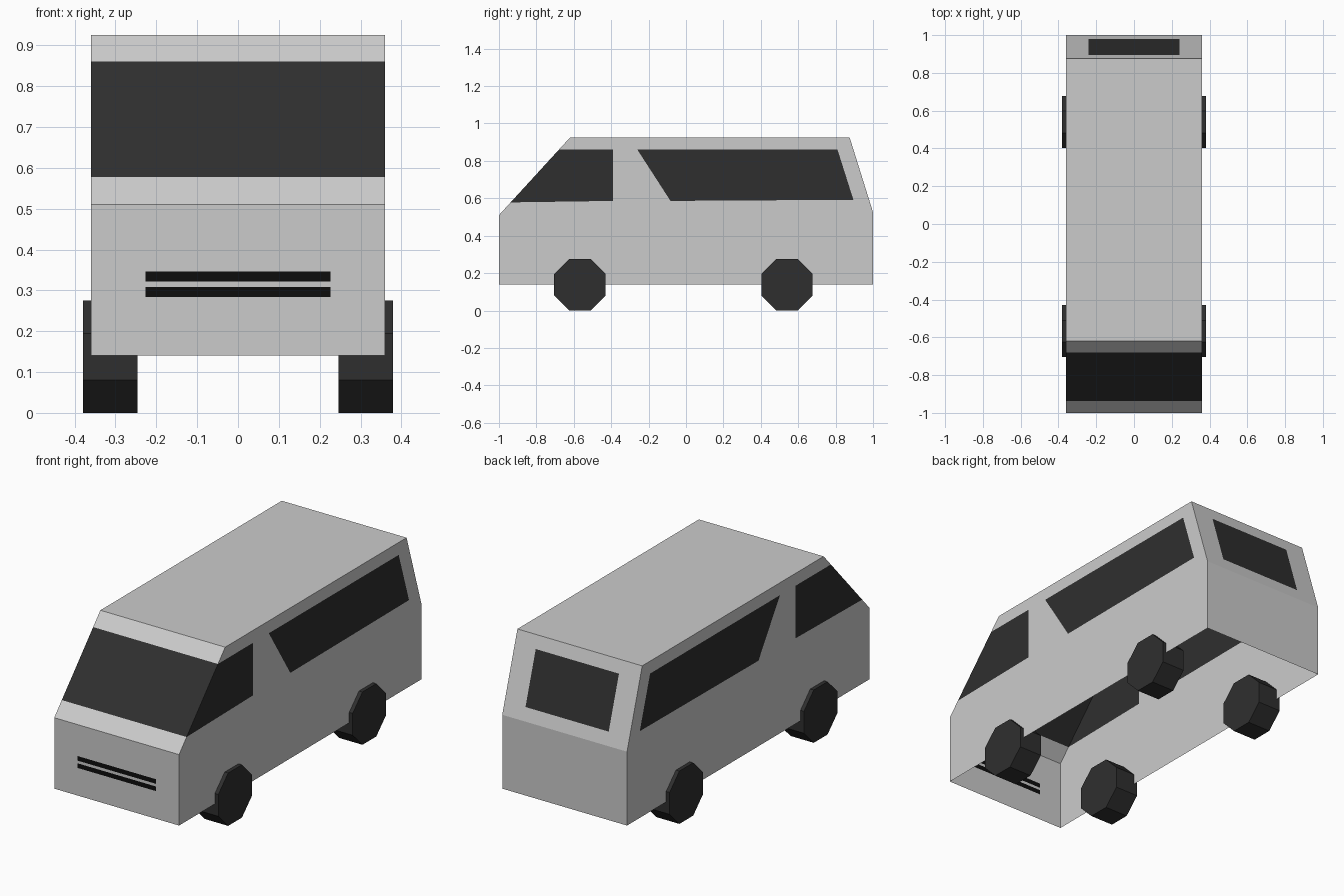
import bpy, bmesh
from math import radians
from mathutils import Vector, Matrix

if "Cube" in bpy.data.objects:
    bpy.data.objects.remove(bpy.data.objects["Cube"])

W = 0.36                                   # half width of the body
FB, FK, FT = (-1, 0.14), (-1, 0.51), (-0.62, 0.925)      # front profile (y, z)
RT, RK, RB = (0.875, 0.925), (1, 0.525), (1, 0.14)       # rear profile (y, z)


def on_line(a, b, z):
    t = (z - a[1]) / (b[1] - a[1])
    return (a[0] + t * (b[0] - a[0]), z)


S1, S2 = on_line(FK, FT, 0.578), on_line(FK, FT, 0.86)   # windscreen edges
R1, R2 = on_line(RK, RT, 0.59), on_line(RK, RT, 0.86)    # rear window edges


def material(name, v):
    m = bpy.data.materials.new(name)
    m.diffuse_color = (v, v, v, 1)
    m.use_nodes = True
    m.node_tree.nodes["Principled BSDF"].inputs["Base Color"].default_value = m.diffuse_color
    return m


dark = material("dark", 0.028)
black = material("black", 0.004)


def band(a, b, w=W):
    """Rectangle across the width between two profile points."""
    return [(-w, *a), (w, *a), (w, *b), (-w, *b)]


def side(pts, s):
    return [(s * W, y, z) for y, z in pts]


def make(name, panels, mat=None):
    """Panels are (outward direction, outline, hole, hole...)."""
    bm = bmesh.new()
    for out, *loops in panels:
        edges = []
        for loop in loops:
            vs = [bm.verts.new(p) for p in loop]
            edges += [bm.edges.new((vs[i - 1], vs[i])) for i in range(len(vs))]
        res = bmesh.ops.triangle_fill(bm, edges=edges, use_beauty=True)
        for f in [g for g in res["geom"] if isinstance(g, bmesh.types.BMFace)]:
            f.normal_update()
            if f.normal.dot(Vector(out)) < 0:
                f.normal_flip()
    bmesh.ops.remove_doubles(bm, verts=bm.verts, dist=1e-5)
    bmesh.ops.dissolve_limit(bm, angle_limit=radians(0.5), verts=bm.verts, edges=bm.edges)
    me = bpy.data.meshes.new(name)
    bm.to_mesh(me)
    bm.free()
    if mat:
        me.materials.append(mat)
    bpy.context.collection.objects.link(bpy.data.objects.new(name, me))


FRONT, BACK, UP = (0, -1, 0.5), (0, 1, 0.1), (0, 0, 1)
front_side = [S1, S2, (-0.39, 0.86), (-0.39, 0.586)]
rear_side = [(-0.26, 0.86), (0.81, 0.86), (0.895, 0.592), (-0.083, 0.586)]
slots = [band((-1, z), (-1, z + 0.024), 0.227) for z in (0.284, 0.322)]
rear_glass = band(R1, R2, 0.24)

# Body shell, open underneath, with openings for glass and grille
outline = [FB, FK, S1, front_side[3], front_side[2], S2, FT, RT, RK, RB]
make("body", [
    (FRONT, band(FB, FK), *slots),
    (FRONT, band(FK, S1)),
    (FRONT, band(S2, FT)),
    (UP, band(FT, RT)),
    (BACK, band(RT, RK), rear_glass),
    (BACK, band(RK, RB)),
    *[((s, 0, 0), side(outline, s), side(rear_side, s)) for s in (-1, 1)],
])

# Glass and grille panes flush in the openings
make("windscreen", [(FRONT, band(S1, S2))], dark)
make("rear_window", [(BACK, rear_glass)], dark)
make("grille", [(FRONT, s) for s in slots], black)
for s, label in ((-1, "left"), (1, "right")):
    make(f"{label}_front_window", [((s, 0, 0), side(front_side, s))], dark)
    make(f"{label}_rear_window", [((s, 0, 0), side(rear_side, s))], dark)

# Eight-sided wheels standing on a flat
for y, end in ((-0.567, "front"), (0.54, "rear")):
    for s, label in ((-1, "left"), (1, "right")):
        bm = bmesh.new()
        bmesh.ops.create_cone(bm, cap_ends=True, segments=8, radius1=0.149,
                              radius2=0.149, depth=0.134,
                              matrix=Matrix.Rotation(radians(90), 4, 'Y')
                              @ Matrix.Rotation(radians(22.5), 4, 'Z'))
        # keep a flat side on the ground whatever the starting angle
        low = sorted(v.co.z for v in bm.verts)
        if low[3] - low[0] > 1e-4:
            bmesh.ops.rotate(bm, verts=bm.verts, matrix=Matrix.Rotation(radians(22.5), 3, 'X'))
        me = bpy.data.meshes.new("wheel")
        bm.to_mesh(me)
        bm.free()
        me.materials.append(dark)
        ob = bpy.data.objects.new(f"{end}_{label}_wheel", me)
        ob.location = (s * 0.313, y, 0.1377)
        bpy.context.collection.objects.link(ob)
